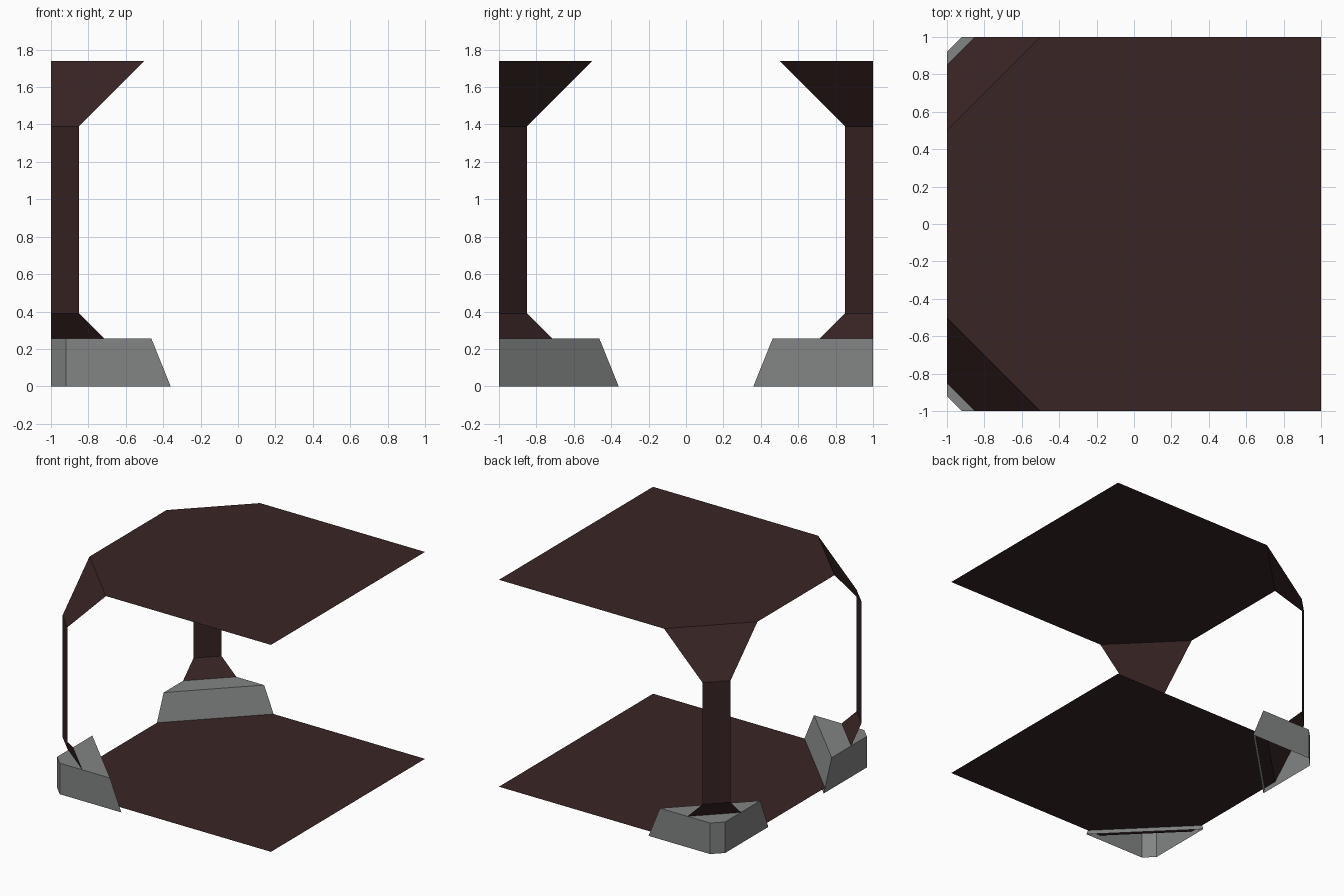
import bpy

if "Cube" in bpy.data.objects:
    bpy.data.objects.remove(bpy.data.objects["Cube"])

def material(name, color):
    m = bpy.data.materials.new(name)
    m.diffuse_color = (*color, 1)
    m.use_nodes = True
    m.node_tree.nodes["Principled BSDF"].inputs["Base Color"].default_value = m.diffuse_color
    return m

BROWN = material("dark_brown", (0.041, 0.018, 0.018))
GREY = material("stone_grey", (0.225, 0.23, 0.23))

def make(name, verts, faces, mat):
    me = bpy.data.meshes.new(name)
    me.from_pydata(verts, [], faces)
    me.materials.append(mat)
    ob = bpy.data.objects.new(name, me)
    bpy.context.collection.objects.link(ob)
    return ob

# Flat slabs with the two left corners cut off
def sheet(name, z):
    pts = [(-1, -.5), (-.5, -1), (1, -1), (1, 1), (-.5, 1), (-1, .5)]
    make(name, [(x, y, z) for x, y in pts], [range(6)], BROWN)

sheet("floor", 0.04)
sheet("ceiling", 1.74)

# Corner parts, s = side in y
def corner(side, s):
    def orient(faces):
        # keep outward normals on the mirrored side
        return [f if s < 0 else f[::-1] for f in faces]

    # Column: a thin diagonal strip flaring at both ends
    profile = [(.5, .04), (.85, .39), (.85, 1.39), (.5, 1.74)]
    verts = []
    for d, z in profile:
        verts += [(-1, s * d, z), (-d, s, z)]
    faces = [(2 * i, 2 * i + 1, 2 * i + 3, 2 * i + 2) for i in range(3)]
    make(side + "_column", verts, orient(faces), BROWN)

    # Footing: open-bottomed wedge with a sloped inner side and blunt corner
    verts = []
    for z, d in ((0, .36), (.255, .463)):
        verts += [(x, s * y, z) for x, y in ((-1, d), (-1, .92), (-.92, 1), (-d, 1))]
    faces = [(i, (i + 1) % 4, (i + 1) % 4 + 4, i + 4) for i in range(4)]
    make(side + "_footing", verts, orient(faces + [(4, 5, 6, 7)]), GREY)

corner("front", -1)
corner("back", 1)
